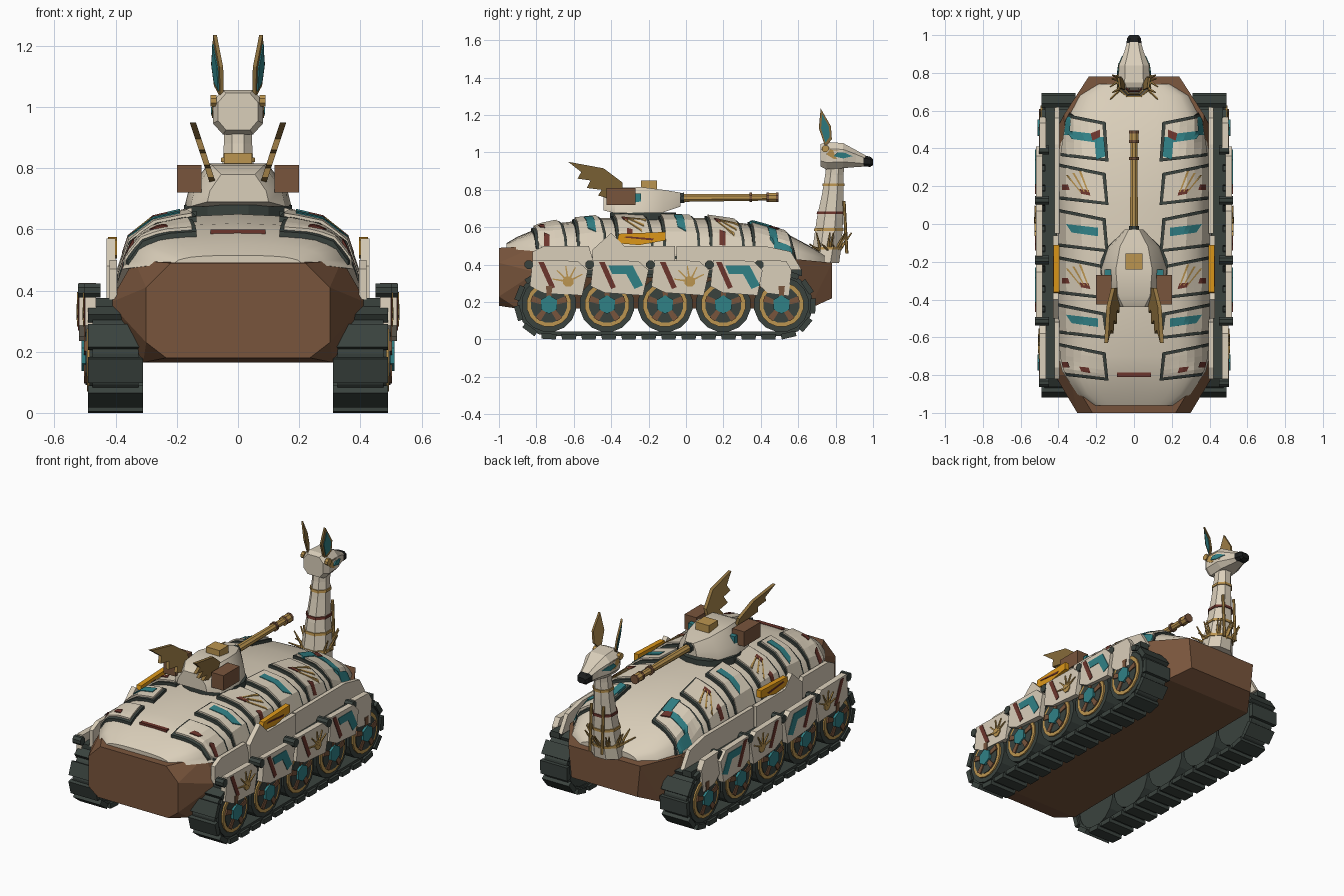
import bpy, bmesh, math
from mathutils import Vector

if "Cube" in bpy.data.objects:
    bpy.data.objects.remove(bpy.data.objects["Cube"])


def colour(name, *rgb):
    m = bpy.data.materials.new(name)
    m.use_nodes = True
    m.diffuse_color = (*rgb, 1)
    node = m.node_tree.nodes["Principled BSDF"]
    node.inputs["Base Color"].default_value = (*rgb, 1)
    node.inputs["Roughness"].default_value = .8
    return m


cream = colour("cream", .70, .62, .49)
brown = colour("brown", .19, .09, .045)
rubber = colour("dark track", .042, .055, .048)
gold = colour("gold", .50, .30, .08)
bronze = colour("bronze", .28, .17, .05)
teal = colour("teal", .03, .22, .24)
red = colour("dark red", .15, .035, .025)
orange = colour("orange", .72, .31, .01)
black = colour("black", .012, .013, .013)


def make(name, shells, mat, mirror=False, smooth=False):
    """Join shells of (verts, faces) into one object, optionally on both sides."""
    bm = bmesh.new()
    for s in ((1, -1) if mirror else (1,)):
        for verts, faces in shells:
            vs = [bm.verts.new((v[0] * s, v[1], v[2])) for v in verts]
            for f in faces:
                bm.faces.new([vs[i] for i in f])
    bmesh.ops.recalc_face_normals(bm, faces=bm.faces)
    mesh = bpy.data.meshes.new(name)
    bm.to_mesh(mesh)
    bm.free()
    mesh.materials.append(mat)
    obj = bpy.data.objects.new(name, mesh)
    bpy.context.collection.objects.link(obj)
    if smooth:
        bpy.ops.object.select_all(action='DESELECT')
        obj.select_set(True)
        bpy.context.view_layer.objects.active = obj
        bpy.ops.object.shade_smooth_by_angle(angle=math.radians(30))


def loft(rings, closed=False):
    n, m = len(rings[0]), len(rings)
    verts = [p for r in rings for p in r]
    faces = [(i * n + j, i * n + (j + 1) % n, (i + 1) % m * n + (j + 1) % n, (i + 1) % m * n + j)
             for i in range(m if closed else m - 1) for j in range(n)]
    if not closed:
        faces += [tuple(range(n)), tuple(range((m - 1) * n, m * n))]
    return verts, faces


def prism(pts, x0, x1, lean=lambda y, z: 0):
    """Extrude a (y, z) outline along x, with an optional lean."""
    return loft([[(x + lean(y, z), y, z) for y, z in pts] for x in (x0, x1)])


def box(x0, x1, y0, y1, z0, z1):
    return prism([(y0, z0), (y1, z0), (y1, z1), (y0, z1)], x0, x1)


def tube(p, q, r0, r1=None, n=8):
    p, q = Vector(p), Vector(q)
    turn = (q - p).to_track_quat('Z', 'Y')
    circle = [turn @ Vector((math.cos(a), math.sin(a), 0))
              for a in (math.tau * (i + .5) / n for i in range(n))]
    return loft([[c + d * r for d in circle] for c, r in ((p, r0), (q, r0 if r1 is None else r1))])


def table(rows, t):
    for a, b in zip(rows, rows[1:]):
        if t <= b[0]:
            k = max(0, (t - a[0]) / (b[0] - a[0]))
            return [u + (v - u) * k for u, v in zip(a[1:], b[1:])]
    return rows[-1][1:]


# Hull: faceted tub
bm = bmesh.new()
for x, y, z in ((.235, -1, .18), (.3, -1, .23), (.3, -1, .41), (.22, -1, .49), (.31, -.9, .165), (.42, -.8, .36),
                (.34, -.8, .5), (.30, .66, .165), (.41, .5, .36), (.37, .58, .43), (.22, .78, .22), (.24, .78, .41)):
    for s in (1, -1):
        bm.verts.new((x * s, y, z))
hull = bmesh.ops.convex_hull(bm, input=bm.verts)
bm.verts.index_update()
shape = [v.co.copy() for v in bm.verts], [[v.index for v in f.verts] for f in bm.faces]
bm.free()
make("hull", [shape], brown)

# Domed upper shell: y, half width, crown height, edge height
STATIONS = [(-.96, .22, .515, .48), (-.9, .30, .55, .48), (-.78, .38, .60, .47), (-.7, .40, .62, .41),
            (-.45, .41, .65, .40), (.1, .41, .65, .40), (.35, .40, .615, .40), (.55, .37, .56, .40),
            (.68, .30, .49, .40), (.74, .2, .45, .40)]
DROP = [(0, 0), (.4, .03), (.68, .14), (.88, .4), (1, 1)]


def surface(x, y):
    w, top, edge = table(STATIONS, y)
    return top - (top - edge) * table(DROP, min(1, abs(x) / w))[0]


rings = []
for s in STATIONS:
    xs = [s[1] * math.sin(math.pi / 2 * i / 10) for i in range(-10, 11)]
    rings.append([(x, s[0], surface(x, s[0])) for x in xs])
make("upper_shell", [loft(rings)], cream, smooth=True)


def drape(quad, lift, n=6):
    """Thin plate following the shell between four (x, y) corners."""
    a, b, c, d = map(Vector, quad)
    rings = []
    for i in range(n + 1):
        left, right = a.lerp(d, i / n), b.lerp(c, i / n)
        row = [left.lerp(right, j / n) for j in range(n + 1)]
        row = [(min(p.x, table(STATIONS, p.y)[0] * .98), p.y) for p in row]
        rings.append([(x, y, surface(x, y) + lift) for x, y in row] +
                     [(x, y, surface(x, y) - .008) for x, y in reversed(row)])
    return loft(rings)


# Overlapping armour scales with dark rims and painted marks
rims, scales, teals, reds, golds = [], [], [], [], []
for i, (y0, y1) in enumerate([(.33, .59), (.10, .32), (-.15, .08), (-.4, -.17), (-.61, -.42), (-.83, -.63)]):
    rims.append(drape([(.135, y0), (.40, y0 + .03), (.40, y1), (.15, y1 - .05)], .017))
    scales.append(drape([(.15, y0 + .015), (.40, y0 + .045), (.40, y1 - .015), (.165, y1 - .062)], .027))
    mid = (y0 + y1) / 2
    if i % 2 == 0:
        teals.append(drape([(.19, mid - .03), (.33, mid - .01), (.36, mid + .035), (.19, mid + .015)], .031))
        if i == 0:
            teals.append(drape([(.15, mid - .1), (.20, mid - .12), (.21, mid), (.16, mid)], .031))
            teals.append(drape([(.34, mid + .01), (.37, mid + .01), (.36, mid + .11), (.335, mid + .11)], .031))
            reds.append(drape([(.18, mid + .0), (.22, mid - .02), (.23, mid + .02), (.18, mid + .04)], .033))
    else:
        reds.append(drape([(.23, mid - .06), (.28, mid - .05), (.29, mid - .025), (.24, mid - .03)], .031))
        reds.append(drape([(.34, mid - .03), (.38, mid - .03), (.38, mid), (.35, mid)], .031))
        if i < 5:
            for k in range(3):
                x, y = .28 + k * .035, mid + .07 - k * .01
                golds.append(drape([(.24 + k * .02, mid - .04), (.247 + k * .02, mid - .04),
                                    (x + .012, y), (x, y)], .031))
make("scale_rims", rims, rubber, True)
make("armour_scales", scales, cream, True)
make("scale_teal_marks", teals, teal, True)
make("scale_red_marks", reds, red, True)
make("scale_gold_streaks", golds, gold, True)
make("rear_handle", [box(-.09, .09, -.81, -.785, .57, .60)], red)

# Upright side plates
make("side_plates", [
    prism([(-.82, .37), (-.82, .47), (-.76, .5), (-.52, .5), (-.48, .37)], .395, .42),
    prism([(-.5, .37), (-.5, .48), (-.4, .57), (-.33, .5), (-.06, .5), (-.06, .37)], .40, .43),
    prism([(-.05, .37), (-.05, .5), (.42, .5), (.56, .47), (.62, .37)], .395, .42)], cream, True)
make("orange_boards", [prism([(-.37, .515), (-.36, .565), (-.11, .575), (-.11, .53), (-.25, .505)], .395, .425)], orange, True)
make("orange_board_slots", [prism([(-.33, .545), (-.18, .53), (-.17, .54), (-.32, .552)], .424, .428)], red, True)

# Tracks: belt and pads around a stadium path
Y0, Y1, ZC = -.733, .51, .187


def path(dist, r):
    """Point and outward direction at a distance along the loop."""
    run, arc = Y1 - Y0, math.pi * .165
    dist %= 2 * (run + arc)
    if dist < run:
        y, a = Y0 + dist, -math.pi / 2
    elif dist < run + arc:
        y, a = Y1, -math.pi / 2 + (dist - run) / .165
    elif dist < 2 * run + arc:
        y, a = Y1 - (dist - run - arc), math.pi / 2
    else:
        y, a = Y0, math.pi / 2 + (dist - 2 * run - arc) / .165
    return y + r * math.cos(a), ZC + r * math.sin(a)


total = 2 * (Y1 - Y0 + math.pi * .165)
belt = []
for i in range(66):
    d = total * i / 66
    belt.append([(x, *path(d, r)) for x, r in ((.325, .145), (.475, .145), (.475, .168), (.325, .168))])
pads = [prism([path(d - .042, .158), path(d + .042, .158), path(d + .036, .187), path(d - .036, .187)], .31, .49)
        for d in (total * i / 33 for i in range(33))]
make("track_belts", [loft(belt, True)], rubber, True)
make("track_pads", pads, rubber, True)

# Road wheels
hubs = [Y0 + (Y1 - Y0) * i / 4 for i in range(5)]
for name, r, x0, x1, mat, n in (("tyres", .148, .33, .485, rubber, 16), ("wheel_gold_rings", .12, .4, .494, gold, 16),
                                ("wheel_discs", .098, .4, .498, rubber, 16), ("hub_caps", .05, .4, .512, teal, 6)):
    make(name, [tube((x0, y, ZC), (x1, y, ZC), r, n=n) for y in hubs], mat, True)
spokes = []
for y in hubs:
    for k in range(5):
        a = math.tau * k / 5 + .3
        spokes.append(prism([(y + r * math.cos(a + t), ZC + r * math.sin(a + t))
                             for r, t in ((.04, -.3), (.1, -.17), (.1, .17), (.04, .3))], .49, .504))
make("wheel_spokes", spokes, brown, True)

# Hanging skirts with painted marks
make("skirt_rail", [box(.41, .47, -.82, .62, .34, .375)], rubber, True)
skirts, joints, bars, corners, suns = [], [], [], [], []
for i, (c, w) in enumerate([(-.68, 1), (-.355, 1), (-.03, 1), (.27, .9), (.48, .55)]):
    out = .02 if 0 < i < 4 else 0
    face = .503 + out
    outline = [(-.14, .425), (.10, .42), (.155, .37), (.125, .235), (-.08, .25), (-.155, .285)]
    skirts.append(prism([(c + y * w, z) for y, z in outline], .465 + out, .5 + out))
    joints.append(tube((.45, c - .16 * w, .40), (face, c - .16 * w, .40), .025))
    if i < 4:
        bars.append(prism([(c - .11, .415), (c - .08, .415), (c - .02, .28), (c - .045, .27)], face - .006, face))
    if i % 2:
        corners.append(prism([(c - .06, .395), (c + .07, .395), (c + .125, .29), (c + .08, .27),
                              (c + .035, .35), (c - .04, .35)], face - .006, face))
    elif i < 4:
        hub = Vector((face, c + .05, .31))
        suns.append(tube(hub - Vector((.006, 0, 0)), hub + Vector((.003, 0, 0)), .03))
        for k in range(5):
            a = math.pi * (.15 + k * .2)
            suns.append(tube(hub, hub + Vector((0, math.cos(a), math.sin(a))) * .085, .008, .004, 4))
make("skirts", skirts, cream, True)
make("skirt_joints", joints, rubber, True)
make("skirt_red_bars", bars, red, True)
make("skirt_teal_corners", corners, teal, True)
make("skirt_suns", suns, gold, True)

# Turret
make("turret_ring", [tube((0, -.23, .62), (0, -.23, .68), .18, n=16)], rubber)
rings = []
for y, w, z0, z1 in ((-.44, .10, .69, .78), (-.38, .155, .675, .81), (-.24, .175, .675, .815),
                     (-.12, .135, .68, .80), (-.03, .05, .71, .785)):
    half = [(w, z0), (w * .92, z0 + (z1 - z0) * .4), (w * .55, z1)]
    rings.append([(x, y, z) for x, z in half] + [(-x, y, z) for x, z in reversed(half)])
make("turret", [loft(rings)], cream, smooth=True)
make("turret_boxes", [box(.12, .2, -.425, -.27, .72, .81)], brown, True)
make("turret_teal_panels", [box(.1, .155, -.27, -.24, .725, .78)], teal, True)
make("sight_box", [box(-.045, .045, -.24, -.155, .80, .85)], gold)
make("gun_collar", [tube((0, -.08, .755), (0, -.01, .757), .03)], rubber)
make("gun_barrel", [tube((0, -.03, .757), (0, .43, .76), .023, .019), tube((0, .43, .76), (0, .48, .76), .026)], gold)
make("gun_bands", [tube((0, y, .76), (0, y + .014, .76), .028) for y in (.34, .43, .48)], brown)
wing = [(-.40, .75), (-.47, .77), (-.45, .80), (-.53, .81), (-.51, .85), (-.58, .86), (-.56, .895),
        (-.63, .95), (-.44, .915), (-.34, .84), (-.34, .79)]
make("feather_wings", [prism(wing, .075, .095, lambda y, z: (z - .76) * .33)], bronze, True)

# Neck and head
NECK = [(.41, .74, .10, .085), (.5, .755, .088, .083), (.65, .77, .068, .076), (.78, .785, .057, .062),
        (.88, .793, .05, .053), (.96, .80, .05, .053)]


def neck_ring(z, grow=0):
    y, rx, ry = table(NECK, z)
    return [((rx + grow) * math.cos(a), y + (ry + grow) * math.sin(a), z)
            for a in (math.tau * (i + .5) / 8 for i in range(8))]


make("neck", [loft([neck_ring(s[0]) for s in NECK])], cream)
for name, heights, mat in (("neck_gold_bands", (.48, .58, .82), gold), ("neck_red_bands", (.67,), red)):
    make(name, [loft([neck_ring(z, .006), neck_ring(z + .015, .006)]) for z in heights], mat)


def head_ring(y, zc, w, h):
    return [(w * a, y, zc + h * b) for a, b in ((1, .5), (.6, 1), (-.6, 1), (-1, .5),
                                                (-1, -.5), (-.6, -1), (.6, -1), (1, -.5))]


make("head", [loft([head_ring(*s) for s in ((.72, .985, .065, .06), (.75, .983, .082, .073), (.84, .983, .08, .067),
                                            (.91, .967, .052, .045), (.965, .953, .036, .028))])], cream)
make("nose", [loft([head_ring(*s) for s in ((.95, .955, .041, .03), (.985, .95, .036, .027), (1, .948, .024, .016))])], black)
cheek = lambda y, z: -max(0, y - .83) * .42
make("eye_marks", [prism([(.75, .99), (.77, 1.015), (.84, 1.01), (.91, .98), (.85, .963), (.79, .965)],
                         .075, .085, cheek)], gold, True)
make("eyes", [prism([(.79, .98), (.81, 1.0), (.85, .998), (.89, .98), (.84, .968)], .08, .089, cheek)], teal, True)
make("ear_studs", [tube((.07, .745, 1.02), (.09, .745, 1.02), .02)], gold, True)
tilt = lambda y, z: (z - 1.04) * .16 + (y - .745) * .4
ear = [(.745, 1.03), (.78, 1.07), (.775, 1.14), (.72, 1.235), (.71, 1.13)]
make("ears", [prism(ear, .048, .06, tilt)], bronze, True)
make("inner_ears", [prism([(.745 + (y - .745) * .65, 1.12 + (z - 1.12) * .75) for y, z in ear], .058, .064, tilt)], teal, True)

# Neck pendants and collar spikes
spikes = [tube((.04, .845, .74), (.04, .86, .46), .009)]
for k in range(6):
    a = math.radians(-20 + k * 38)
    ring = Vector((.07 * math.cos(a), .745 + .07 * math.sin(a), .47))
    spikes.append(tube(ring, ring + Vector((.05 * math.cos(a), .07 * math.sin(a), .10)), .01, .004, 5))
    spikes.append(tube(ring, ring + Vector((.06, -.06 + k * .02, .04)), .008, .004, 5))
make("collar_spikes", spikes, gold, True)
